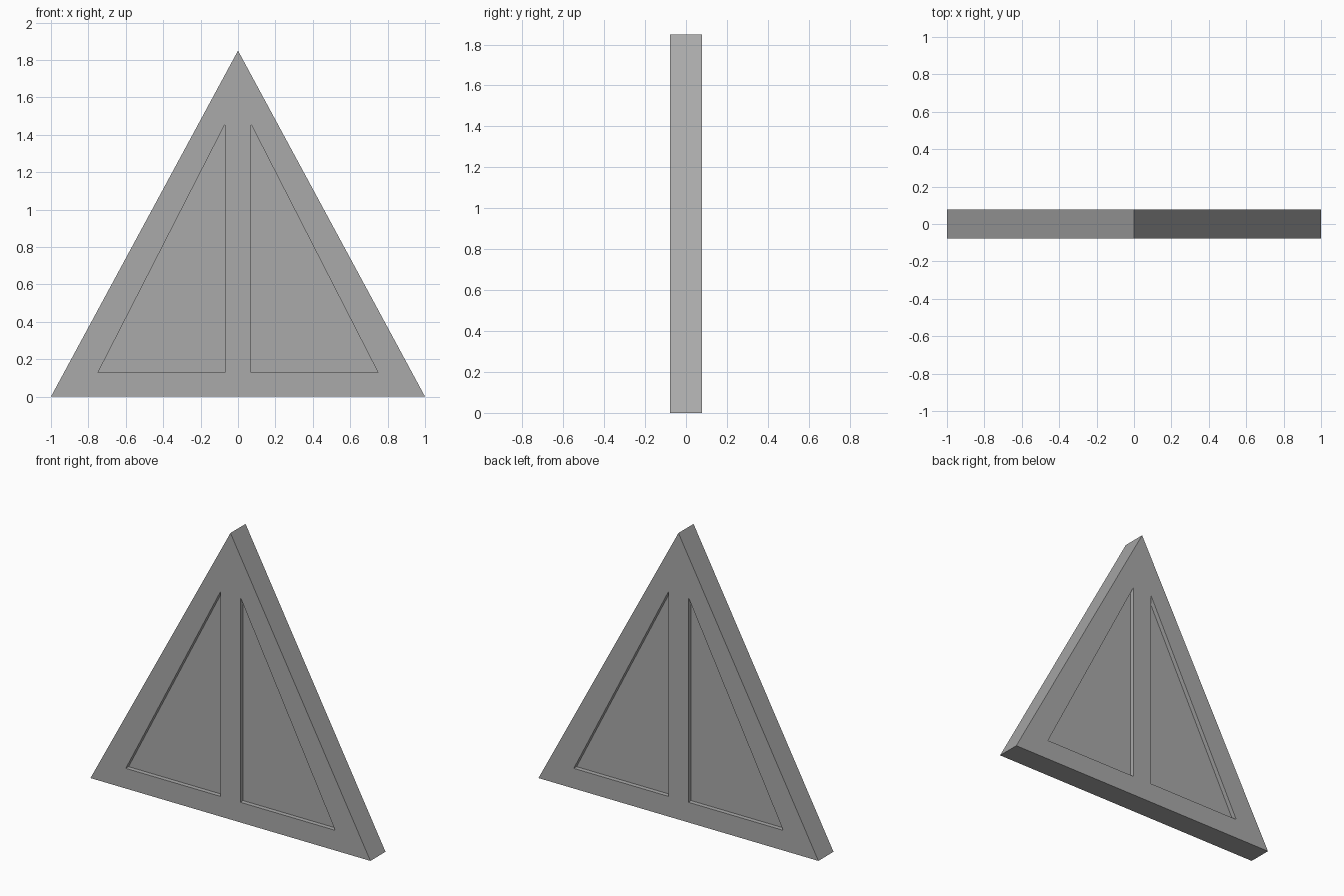
import bpy
import bmesh

cube = bpy.data.objects.get("Cube")
if cube:
    bpy.data.objects.remove(cube)

HALF_DEPTH = 0.077
PANEL_HALF = 0.048
POST_HALF = 0.07

grey = bpy.data.materials.new("plain grey")
grey.use_nodes = True
colour = (0.4, 0.4, 0.4, 1)
grey.diffuse_color = colour
grey.node_tree.nodes["Principled BSDF"].inputs["Base Color"].default_value = colour

outer = [(-1, 0), (1, 0), (0, 1.85)]
inner = [(-0.748, 0.13), (0.748, 0.13), (0, 1.592)]


def finish(name, bm):
    bmesh.ops.recalc_face_normals(bm, faces=bm.faces)
    mesh = bpy.data.meshes.new(name)
    bm.to_mesh(mesh)
    bm.free()
    mesh.materials.append(grey)
    obj = bpy.data.objects.new(name, mesh)
    bpy.context.collection.objects.link(obj)
    return obj


def ring(bm, profile, y):
    return [bm.verts.new((x, y, z)) for x, z in profile]


def bridge(bm, a, b):
    for i in range(len(a)):
        j = (i + 1) % len(a)
        bm.faces.new((a[i], a[j], b[j], b[i]))


def slab(name, profile, half):
    bm = bmesh.new()
    front, back = ring(bm, profile, -half), ring(bm, profile, half)
    bm.faces.new(front)
    bm.faces.new(back[::-1])
    bridge(bm, front, back)
    return finish(name, bm)


# Mitred triangular frame, open in the middle
bm = bmesh.new()
loops = [ring(bm, p, y) for p, y in ((outer, -HALF_DEPTH), (inner, -HALF_DEPTH),
                                     (inner, HALF_DEPTH), (outer, HALF_DEPTH))]
for i in range(len(loops)):
    bridge(bm, loops[i], loops[(i + 1) % len(loops)])
finish("triangular_frame", bm)

# Recessed panel filling the opening
slab("recessed_panel", inner, PANEL_HALF)

# Central post, flush with the frame, pointed to fit the apex
base, apex = inner[0][1], inner[2][1]
shoulder = apex - POST_HALF * (apex - base) / inner[1][0]
slab("centre_post", [(-POST_HALF, base), (POST_HALF, base), (POST_HALF, shoulder),
                     (0, apex), (-POST_HALF, shoulder)], HALF_DEPTH)
